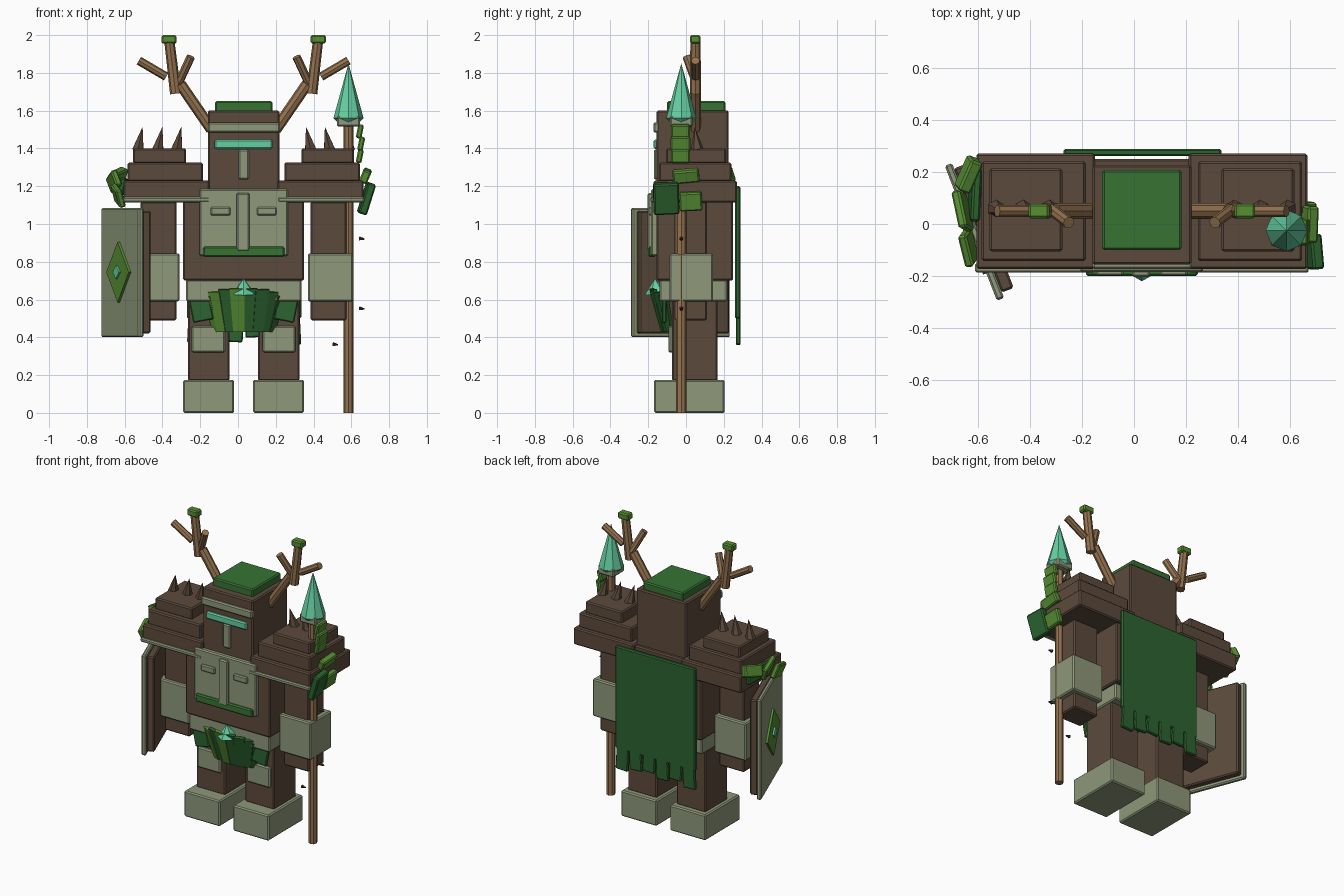
import bpy, bmesh, math
from mathutils import Vector

if "Cube" in bpy.data.objects:
    bpy.data.objects.remove(bpy.data.objects["Cube"])

C = 0.03  # mirror plane of the body


def srgb(h):
    v = [int(h[i:i + 2], 16) / 255 for i in (0, 2, 4)]
    return [c / 12.92 if c <= 0.04045 else ((c + 0.055) / 1.055) ** 2.4 for c in v] + [1]


def material(name, h):
    m = bpy.data.materials.new(name)
    m.diffuse_color = srgb(h)
    m.use_nodes = True
    m.node_tree.nodes["Principled BSDF"].inputs["Base Color"].default_value = m.diffuse_color
    return m


BARK = material("bark brown", "5C4A3C")
SAGE = material("sage stone", "8E987A")
WOOD = material("wood", "94724F")
MOSS = material("moss green", "377434")
LEAF = material("leaf green", "588F34")
DEEP = material("deep green", "2C6430")
TEAL = material("teal crystal", "66CFA2")
THORN = material("dark thorn", "453429")


def finish(name, bm, mat, bevel=0.0):
    bmesh.ops.recalc_face_normals(bm, faces=bm.faces)
    me = bpy.data.meshes.new(name)
    bm.to_mesh(me)
    bm.free()
    me.materials.append(mat)
    ob = bpy.data.objects.new(name, me)
    bpy.context.collection.objects.link(ob)
    if bevel:
        b = ob.modifiers.new("bevel", "BEVEL")
        b.width, b.segments = bevel, 1
    return ob


def block(name, size, loc, mat, rot=(0, 0, 0)):
    bm = bmesh.new()
    bmesh.ops.create_cube(bm, size=1)
    bmesh.ops.scale(bm, vec=size, verts=bm.verts)
    ob = finish(name, bm, mat, min(0.008, min(size) * 0.25))
    ob.location, ob.rotation_euler = loc, rot
    return ob


def box(name, x, y, z, mat):
    size = [b - a for a, b in (x, y, z)]
    return block(name, size, [(a + b) / 2 for a, b in (x, y, z)], mat)


def pair(name, x, y, z, mat):
    """Box on the right side and its mirrored twin on the left."""
    box("right_" + name, x, y, z, mat)
    box("left_" + name, (2 * C - x[1], 2 * C - x[0]), y, z, mat)


def rod(name, p0, p1, r0, r1, mat, sides=8):
    p0, p1 = Vector(p0), Vector(p1)
    d = p1 - p0
    bm = bmesh.new()
    bmesh.ops.create_cone(bm, cap_ends=True, segments=sides, radius1=r0, radius2=r1, depth=d.length)
    ob = finish(name, bm, mat)
    ob.location = (p0 + p1) / 2
    ob.rotation_euler = d.to_track_quat("Z", "Y").to_euler()
    return ob


def rod_pair(name, p0, p1, r0, r1, mat, sides=8):
    rod("right_" + name, p0, p1, r0, r1, mat, sides)
    flip = [(2 * C - p[0], p[1], p[2]) for p in (p0, p1)]
    rod("left_" + name, flip[0], flip[1], r0, r1, mat, sides)


# Legs and feet
pair("foot", (0.08, 0.35), (-0.17, 0.205), (0, 0.175), SAGE)
pair("leg", (0.105, 0.325), (-0.075, 0.168), (0.17, 0.62), BARK)
pair("knee_plate", (0.13, 0.305), (-0.093, -0.06), (0.32, 0.46), SAGE)

# Torso
box("torso", (-0.29, 0.35), (-0.155, 0.25), (0.7, 1.22), BARK)
box("belt", (-0.275, 0.335), (-0.14, 0.22), (0.59, 0.705), SAGE)
box("chest_plate", (-0.205, 0.265), (-0.185, -0.14), (0.83, 1.185), SAGE)
box("chest_moss", (-0.185, 0.245), (-0.2, -0.16), (0.825, 0.88), MOSS)
box("chest_ridge", (-0.008, 0.062), (-0.203, -0.17), (0.855, 1.165), SAGE)
pair("chest_stud", (0.1, 0.205), (-0.198, -0.17), (1.045, 1.09), SAGE)

# Arms
pair("arm", (0.385, 0.575), (-0.06, 0.11), (0.49, 1.12), BARK)
pair("gauntlet", (0.37, 0.61), (-0.088, 0.142), (0.59, 0.845), SAGE)

# Stepped shoulders with trim and spikes
pair("shoulder_base", (0.21, 0.665), (-0.172, 0.27), (1.115, 1.23), BARK)
pair("shoulder_step", (0.245, 0.645), (-0.142, 0.24), (1.225, 1.325), BARK)
pair("shoulder_top", (0.335, 0.615), (-0.105, 0.213), (1.32, 1.4), BARK)
pair("shoulder_trim", (0.21, 0.67), (-0.187, -0.15), (1.115, 1.143), SAGE)
for i, x in enumerate((0.36, 0.46, 0.565)):
    rod_pair(f"shoulder_spike_{i}", (x + 0.025, 0.06, 1.39), (x, 0.045, 1.515), 0.035, 0.0, BARK, 6)

# Head
box("head", (-0.16, 0.22), (-0.155, 0.226), (1.18, 1.6), BARK)
box("head_moss", (-0.122, 0.182), (-0.1, 0.208), (1.59, 1.65), MOSS)
box("brow_band", (-0.16, 0.222), (-0.172, -0.14), (1.484, 1.538), SAGE)
box("visor", (-0.125, 0.182), (-0.172, -0.14), (1.397, 1.447), TEAL)
box("nose_guard", (0.002, 0.057), (-0.17, -0.14), (1.235, 1.395), SAGE)

# Antlers
Y = 0.05
rod_pair("antler_base", (0.2, Y, 1.5), (0.365, Y, 1.74), 0.03, 0.03, WOOD)
rod_pair("antler_upper", (0.39, Y, 1.69), (0.423, Y, 1.965), 0.03, 0.027, WOOD)
rod_pair("antler_outer_branch", (0.44, Y, 1.78), (0.585, Y, 1.865), 0.023, 0.023, WOOD)
rod_pair("antler_inner_branch", (0.375, 0.055, 1.745), (0.31, 0.005, 1.885), 0.023, 0.023, WOOD)
pair("antler_moss", (0.385, 0.465), (0.022, 0.077), (1.955, 2.0), LEAF)

# Cape with a ragged hem
box("cape", (-0.27, 0.335), (0.26, 0.288), (0.5, 1.2), DEEP)
for i, end in enumerate((0.37, 0.4, 0.375, 0.4, 0.385, 0.36)):
    x = -0.268 + i * 0.101
    block(f"cape_tab_{i}", (0.092, 0.024, 0.52 - end), (x + 0.048, 0.276, (0.52 + end) / 2),
          DEEP, (0, 0.05 * (-1) ** i, 0))

# Pleated leaf skirt
N = 8
for i in range(N):
    bm = bmesh.new()
    step = 140 / N
    t0, t1 = (math.radians(200 + step * k) for k in (i - 0.08, i + 1.08))
    lift = 0.004 * (i % 2)
    top = 0.66 - 0.05 * abs((i + 0.5) / N * 2 - 1) ** 2

    def rim(t, a, b, yc, z):
        return bm.verts.new((C + (a + lift) * math.cos(t), yc + (b + lift) * math.sin(t), z))
    bm.faces.new([rim(t0, 0.225, 0.125, -0.06, top), rim(t1, 0.225, 0.125, -0.06, top),
                  rim(t1, 0.165, 0.07, -0.05, 0.43), rim(t0, 0.165, 0.07, -0.05, 0.43)])
    ob = finish(f"skirt_leaf_{i}", bm, LEAF if i < 4 and i != 2 else DEEP)
    s = ob.modifiers.new("thickness", "SOLIDIFY")
    s.thickness, s.offset = 0.02, 0
for s in (-1, 1):
    block(f"skirt_side_leaf_{s}", (0.11, 0.025, 0.13), (C + s * 0.225, -0.115, 0.55), DEEP, (0, 0.2 * s, 0))
rod("skirt_gem", (C, -0.155, 0.63), (C, -0.165, 0.712), 0.065, 0.0, TEAL, 6)

# Shield, turned outwards
yaw = math.atan2(-0.53, 0.205)
ux, uy = math.cos(yaw), math.sin(yaw)


def on_shield(out, z):
    """Point on the shield axis, offset along its inward normal."""
    return (-0.612 - uy * out, -0.03 + ux * out, z)


block("shield_face", (0.555, 0.03, 0.685), on_shield(0, 0.743), SAGE, (0, 0, yaw))
block("shield_back", (0.51, 0.05, 0.65), on_shield(0.038, 0.745), BARK, (0, 0, yaw))
for name, w, h, out, mat in (("shield_diamond", 0.165, 0.16, -0.02, LEAF), ("shield_gem", 0.045, 0.036, -0.03, TEAL)):
    bm = bmesh.new()
    vs = [bm.verts.new(p) for p in ((-w, 0, 0), (0, 0, -h), (w, 0, 0), (0, 0, h))]
    face = bm.faces.new(vs)
    ext = bmesh.ops.extrude_face_region(bm, geom=[face])["geom"]
    bmesh.ops.translate(bm, vec=(0, 0.025, 0), verts=[v for v in ext if isinstance(v, bmesh.types.BMVert)])
    ob = finish(name, bm, mat)
    ob.location, ob.rotation_euler = on_shield(out - 0.008, 0.745), (0, 0, yaw)

# Spear
PX, PY = 0.585, -0.025
rod("spear_shaft", (PX, PY, 0), (PX, PY, 1.54), 0.027, 0.027, WOOD)
box("spear_collar", (0.525, 0.645), (-0.085, 0.035), (1.515, 1.575), SAGE)
rod("spear_tip", (PX, PY, 1.56), (PX, PY, 1.85), 0.08, 0.0, TEAL)
rod("spear_tip_base", (PX, PY, 1.53), (PX, PY, 1.56), 0.05, 0.08, TEAL)
for i, (x, z) in enumerate(((0.655, 0.92), (0.655, 0.55), (0.515, 0.36))):
    rod(f"thorn_{i}", (x - 0.014, PY, z + 0.003), (x + 0.014, PY, z), 0.012, 0.004, THORN, 5)

# Leaves hanging on the shoulders: size, place, turn
leaves = [
    ((0.03, 0.1, 0.075), (0.645, -0.03, 1.49), LEAF, (0, 0.2, 0)),
    ((0.03, 0.105, 0.075), (0.652, -0.03, 1.425), LEAF, (0, 0.2, 0)),
    ((0.03, 0.1, 0.075), (0.645, -0.03, 1.36), LEAF, (0, 0.2, 0)),
    ((0.045, 0.14, 0.07), (0.675, 0.0, 1.255), LEAF, (0.1, 0.4, 0)),
    ((0.04, 0.12, 0.1), (0.67, 0.025, 1.12), LEAF, (0.05, 0.25, 0)),
    ((0.045, 0.135, 0.17), (0.68, -0.105, 1.135), DEEP, (0.05, 0.3, 0.1)),
    ((0.05, 0.13, 0.08), (-0.635, 0.19, 1.25), LEAF, (0.2, 0.35, -0.35)),
    ((0.035, 0.15, 0.09), (-0.657, 0.05, 1.225), LEAF, (-0.3, -0.3, 0.3)),
    ((0.035, 0.13, 0.1), (-0.635, -0.09, 1.15), LEAF, (0.3, -0.3, 0.15)),
    ((0.035, 0.2, 0.09), (-0.612, 0.11, 1.2), DEEP, (0, 0.2, -0.05)),
]
for i, (size, loc, mat, rot) in enumerate(leaves):
    block(f"shoulder_leaf_{i}", size, loc, mat, rot)
